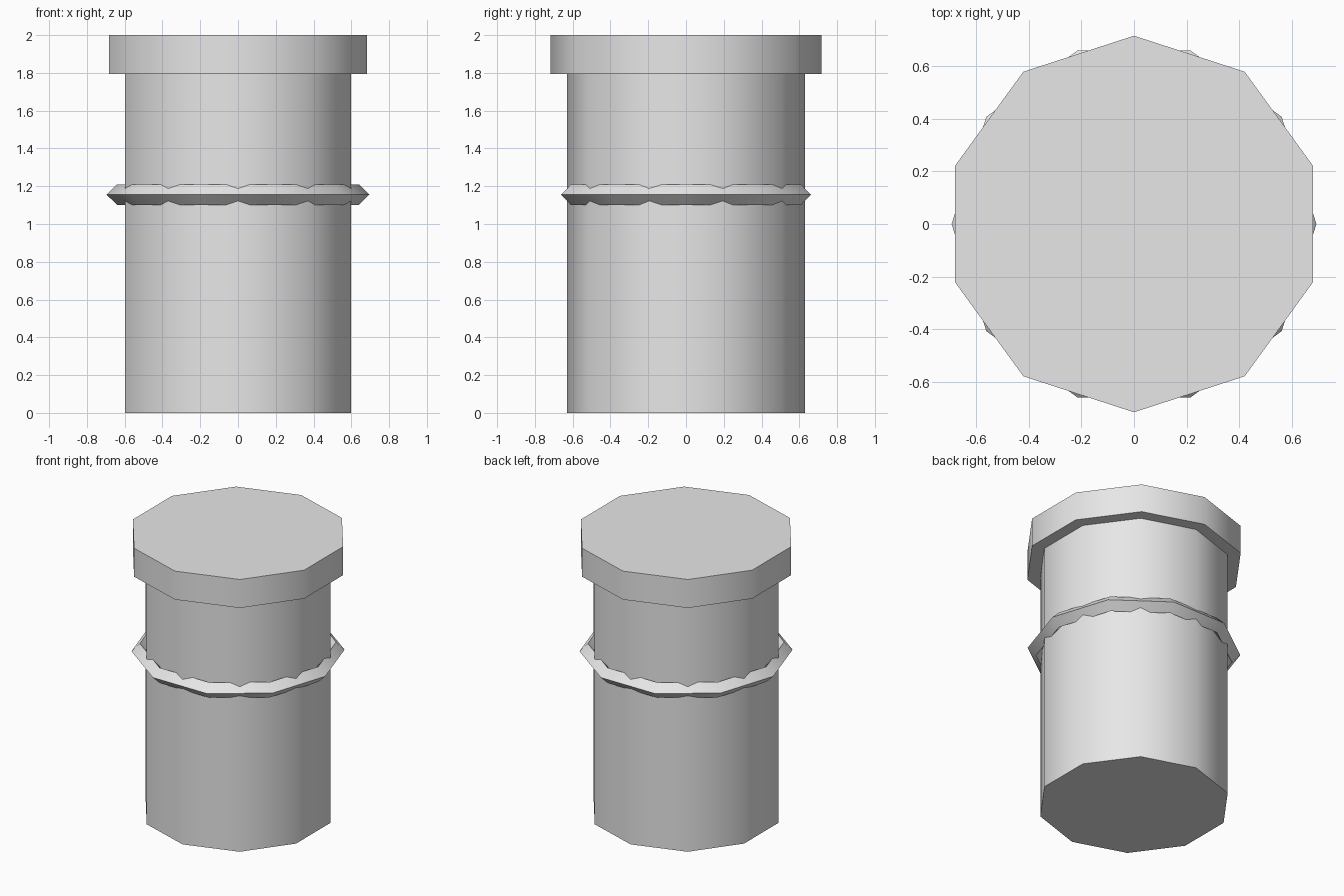
import bpy
import math

SIDES = 10

cube = bpy.data.objects.get("Cube")
if cube:
    bpy.data.objects.remove(cube, do_unlink=True)

grey = bpy.data.materials.new("light_grey")
grey.use_nodes = True
grey.diffuse_color = (0.8, 0.8, 0.8, 1)
grey.node_tree.nodes["Principled BSDF"].inputs["Base Color"].default_value = (0.8, 0.8, 0.8, 1)


def finish(name):
    """Name the new part, colour it and smooth its sides."""
    part = bpy.context.object
    part.name = name
    part.data.materials.append(grey)
    bpy.ops.object.shade_smooth_by_angle(angle=math.radians(40))


def drum(name, radius, bottom, top):
    """Ten-sided cylinder with corners on the front and back."""
    bpy.ops.mesh.primitive_cylinder_add(
        vertices=SIDES, radius=radius, depth=top - bottom,
        location=(0, 0, (bottom + top) / 2))
    finish(name)


# Main barrel and the wider cap on top
drum("barrel", 0.63, 0, 1.795)
drum("cap", 0.717, 1.795, 2)

# Diamond-section ring, with corners turned half a step from the barrel's
bpy.ops.mesh.primitive_torus_add(
    major_segments=SIDES, minor_segments=4,
    major_radius=0.64, minor_radius=0.055, location=(0, 0, 1.155))
finish("collar_ring")
